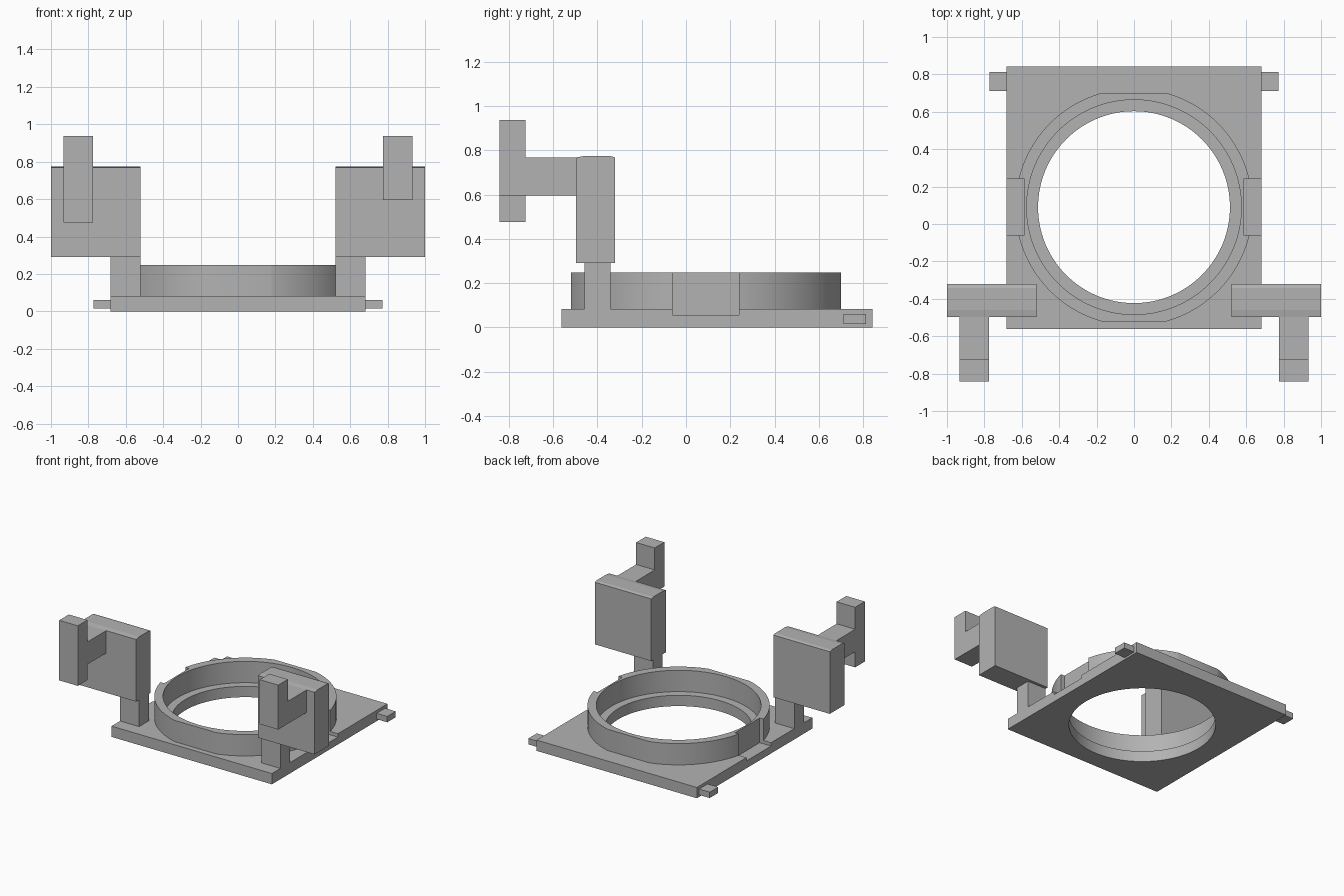
import bpy
import bmesh

old = bpy.data.objects.get("Cube")
if old:
    bpy.data.objects.remove(old, do_unlink=True)

grey = bpy.data.materials.new("plain grey")
grey.use_nodes = True
grey.diffuse_color = (0.45, 0.45, 0.45, 1)
grey.node_tree.nodes["Principled BSDF"].inputs["Base Color"].default_value = (0.45, 0.45, 0.45, 1)

CY = 0.09        # centre of the round opening along y
PLATE_TOP = 0.083
RING_TOP = 0.247


def finish(name, bm):
    bmesh.ops.recalc_face_normals(bm, faces=bm.faces)
    mesh = bpy.data.meshes.new(name)
    bm.to_mesh(mesh)
    bm.free()
    mesh.materials.append(grey)
    obj = bpy.data.objects.new(name, mesh)
    bpy.context.collection.objects.link(obj)
    return obj


def box(name, x, y, z):
    bm = bmesh.new()
    bmesh.ops.create_cube(bm, size=1)
    for v in bm.verts:
        v.co = [lo if c < 0 else hi for c, (lo, hi) in zip(v.co, (x, y, z))]
    return finish(name, bm)


def cylinder(name, radius, z0, z1):
    bm = bmesh.new()
    bmesh.ops.create_cone(bm, cap_ends=True, segments=128, radius1=radius,
                          radius2=radius, depth=z1 - z0)
    bmesh.ops.translate(bm, verts=bm.verts, vec=(0, CY, (z0 + z1) / 2))
    return finish(name, bm)


def prism(name, x, profile):
    """Extrude a closed (y, z) profile between two x values."""
    bm = bmesh.new()
    face = bm.faces.new([bm.verts.new((x[0], y, z)) for y, z in profile])
    out = bmesh.ops.extrude_face_region(bm, geom=[face])["geom"]
    verts = [g for g in out if isinstance(g, bmesh.types.BMVert)]
    bmesh.ops.translate(bm, verts=verts, vec=(x[1] - x[0], 0, 0))
    return finish(name, bm)


def side(s, a, b):
    return tuple(sorted((s * a, s * b)))


def carve(obj, cutters):
    bpy.context.view_layer.objects.active = obj
    for cutter in cutters:
        cutter.hide_render = True
        mod = obj.modifiers.new("cut", "BOOLEAN")
        mod.operation = "DIFFERENCE"
        mod.solver = "EXACT"
        mod.object = cutter
        bpy.ops.object.modifier_apply(modifier=mod.name)


# Base plate and raised collar
plate = box("base_plate", (-0.682, 0.682), (-0.562, 0.842), (0, PLATE_TOP))
collar = cylinder("collar_ring", 0.635, PLATE_TOP, RING_TOP)

# Openings, side notches and the flats on the front and back of the collar
hole = cylinder("hole_cutter", 0.513, -0.5, 0.5)
bore = cylinder("bore_cutter", 0.574, -0.5, 0.5)
notches = [box("notch_cutter", side(s, 0.585, 0.8), (-0.06, 0.24), (0.057, 0.5))
           for s in (-1, 1)]
flats = [box("flat_cutter", (-1, 1), tuple(sorted((CY + s * 0.61, CY + s))), (-0.5, 0.5))
         for s in (-1, 1)]
carve(plate, [hole] + notches)
carve(collar, [bore] + notches + flats)
for cutter in [hole, bore] + notches + flats:
    bpy.data.objects.remove(cutter, do_unlink=True)

bpy.ops.object.select_all(action="DESELECT")
for obj in (plate, collar):
    obj.select_set(True)
bpy.context.view_layer.objects.active = collar
bpy.ops.object.shade_smooth_by_angle(angle=0.4)
bpy.ops.object.select_all(action="DESELECT")

# Pegs, posts, blocks and hooked arms on both sides
for s, word, hook_bottom in ((1, "left", 0.595), (-1, "right", 0.475)):
    box(word + "_rear_peg", side(s, 0.682, 0.772), (0.711, 0.814), (0.015, 0.06))
    box(word + "_post", side(s, 0.52, 0.682), (-0.459, -0.342), (PLATE_TOP, 0.29))
    prism(word + "_block", side(s, 0.52, 1.0),
          [(-0.497, 0.29), (-0.32, 0.29), (-0.32, 0.768), (-0.342, 0.774),
           (-0.459, 0.774), (-0.497, 0.768)])
    # Arm and hook share one outline
    outline = [(-0.497, 0.595), (-0.497, 0.768), (-0.725, 0.768),
               (-0.725, 0.937), (-0.842, 0.937), (-0.842, hook_bottom)]
    if hook_bottom < 0.595:
        outline += [(-0.725, hook_bottom), (-0.725, 0.595)]
    prism(word + "_hooked_arm", side(s, 0.774, 0.932), outline)
